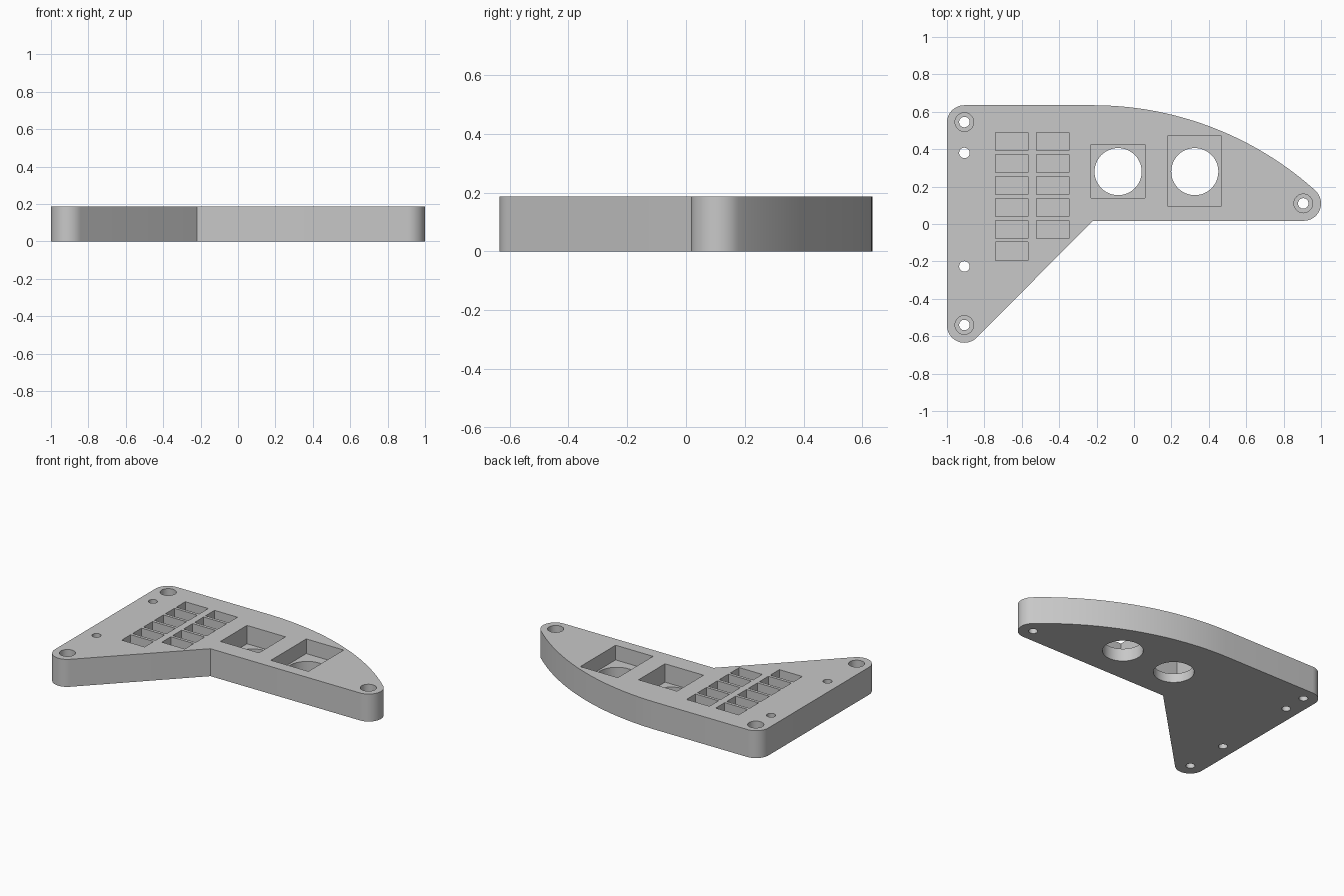
import bpy
import bmesh
from math import cos, sin, radians

cube = bpy.data.objects.get("Cube")
if cube:
    bpy.data.objects.remove(cube, do_unlink=True)

HEIGHT = 0.187
CORNER = 0.093

grey = bpy.data.materials.new("light_grey")
grey.use_nodes = True
colour = (0.58, 0.58, 0.58, 1)
grey.diffuse_color = colour
grey.node_tree.nodes["Principled BSDF"].inputs["Base Color"].default_value = colour


def arc(cx, cy, r, start, end, steps):
    angles = [radians(start + (end - start) * i / steps) for i in range(steps + 1)]
    return [(cx + r * cos(a), cy + r * sin(a)) for a in angles]


def circle(cx, cy, r):
    return arc(cx, cy, r, 0, 360, 48)[:-1]


def rectangle(x0, x1, y0, y1):
    return [(x0, y0), (x1, y0), (x1, y1), (x0, y1)]


def prisms(name, shapes):
    """One object made of upright prisms, each given as (outline, bottom, top)."""
    bm = bmesh.new()
    for outline, z0, z1 in shapes:
        low = [bm.verts.new((x, y, z0)) for x, y in outline]
        high = [bm.verts.new((x, y, z1)) for x, y in outline]
        bm.faces.new(low[::-1])
        bm.faces.new(high)
        for i in range(len(low)):
            j = (i + 1) % len(low)
            bm.faces.new((low[i], low[j], high[j], high[i]))
    mesh = bpy.data.meshes.new(name)
    bm.to_mesh(mesh)
    bm.free()
    mesh.materials.append(grey)
    obj = bpy.data.objects.new(name, mesh)
    bpy.context.collection.objects.link(obj)
    return obj


# Plate outline: three rounded corners, an inner corner and a long curved back
outline = (
    arc(-0.907, -0.542, CORNER, 180, 315, 18)
    + [(-0.22, 0.017)]
    + arc(0.907, 0.11, CORNER, -90, 48, 18)
    + arc(-0.22, -1.145, 1.78, 49, 90, 32)
    + arc(-0.907, 0.542, CORNER, 90, 180, 12)
)
plate = prisms("panel_plate", [(outline, 0, HEIGHT)])

# Blind recesses: two square pockets, two columns of slots, counterbores
TOP = HEIGHT + 0.05
recesses = [
    (rectangle(-0.23, 0.06, 0.14, 0.425), HEIGHT - 0.125, TOP),
    (rectangle(0.183, 0.465, 0.093, 0.473), HEIGHT - 0.1, TOP),
]
for x, rows in ((-0.74, 6), (-0.52, 5)):
    for row in range(rows):
        y = 0.49 - row * 0.1175
        recesses.append((rectangle(x, x + 0.173, y - 0.097, y), HEIGHT - 0.06, TOP))
screws = [(-0.907, 0.545), (-0.907, -0.54), (0.905, 0.11)]
recesses += [(circle(x, y, 0.05), HEIGHT - 0.09, TOP) for x, y in screws]

# Through holes: screws, plain pins and two large round openings
pins = [(-0.907, 0.38), (-0.907, -0.227)]
holes = [(circle(x, y, 0.028), -0.05, TOP) for x, y in screws + pins]
holes += [(circle(x, 0.28, 0.126), -0.05, TOP) for x in (-0.085, 0.325)]

cutters = [prisms("recess_cutter", recesses), prisms("hole_cutter", holes)]
for cutter in cutters:
    cutter.hide_render = True
    cut = plate.modifiers.new(cutter.name, 'BOOLEAN')
    cut.operation = 'DIFFERENCE'
    cut.solver = 'EXACT'
    cut.object = cutter

# Bake the cuts, then drop the cutters
graph = bpy.context.evaluated_depsgraph_get()
graph.update()
baked = bpy.data.meshes.new_from_object(plate.evaluated_get(graph))
plate.modifiers.clear()
plate.data = baked
for cutter in cutters:
    bpy.data.objects.remove(cutter, do_unlink=True)

# Smooth the round walls and keep the rims sharp
bpy.ops.object.select_all(action='DESELECT')
plate.select_set(True)
bpy.context.view_layer.objects.active = plate
bpy.ops.object.shade_smooth_by_angle(angle=radians(30))
